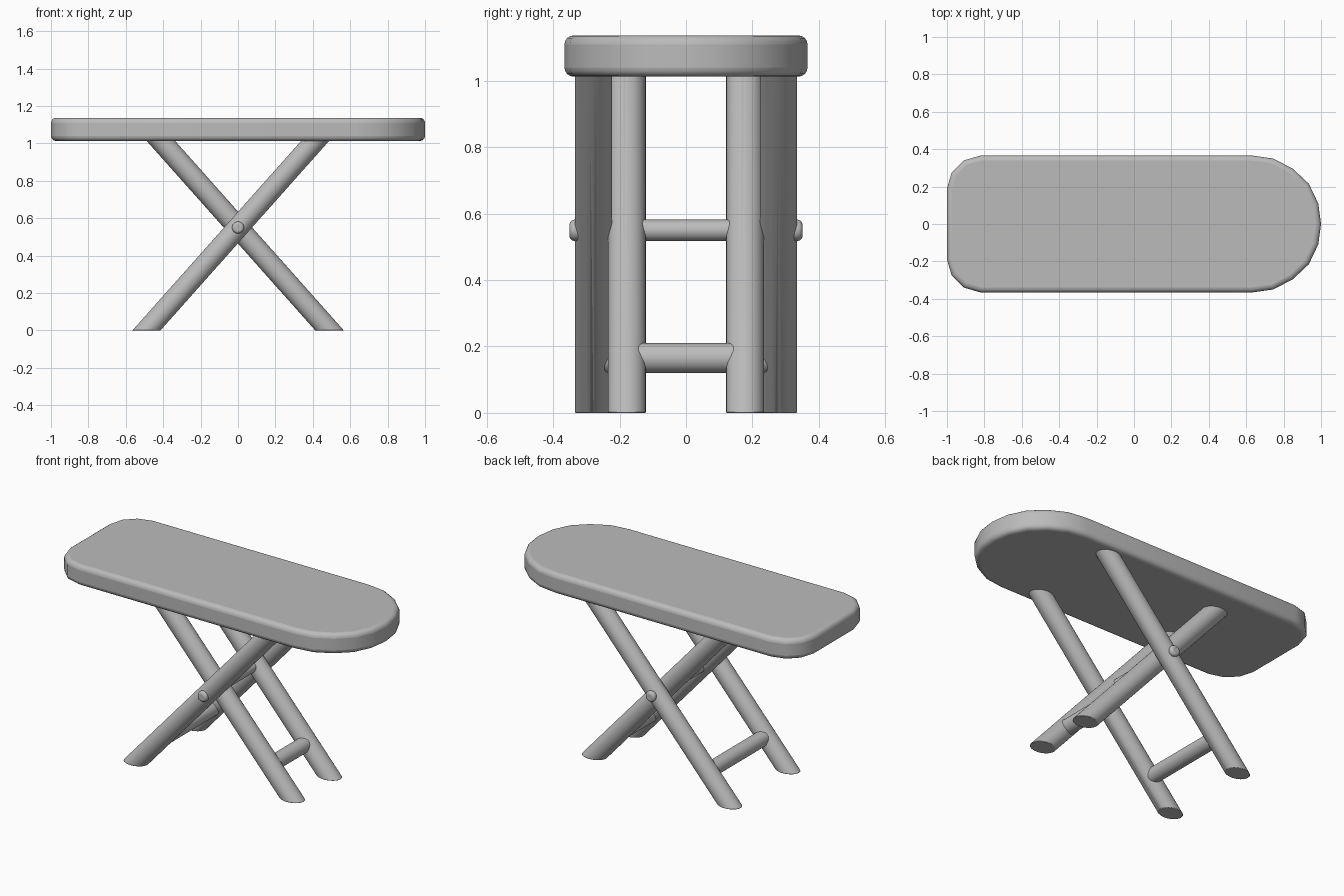
import bpy, bmesh, math
from mathutils import Matrix

if "Cube" in bpy.data.objects:
    bpy.data.objects.remove(bpy.data.objects["Cube"], do_unlink=True)

GREY = (0.5, 0.5, 0.5, 1.0)
grey = bpy.data.materials.new("plain grey")
grey.use_nodes = True
grey.diffuse_color = GREY
grey.node_tree.nodes["Principled BSDF"].inputs["Base Color"].default_value = GREY

PIVOT_Z = 0.55
SLOPE = 0.89          # sideways run of a leg per unit of height
BAR_Z = 0.165


def finish(name, bm, bevel, segments):
    """Turn a bmesh into a rounded, smooth-shaded object."""
    bmesh.ops.recalc_face_normals(bm, faces=bm.faces)
    mesh = bpy.data.meshes.new(name)
    bm.to_mesh(mesh)
    bm.free()
    mesh.materials.append(grey)
    obj = bpy.data.objects.new(name, mesh)
    bpy.context.collection.objects.link(obj)
    mod = obj.modifiers.new("rounded edges", "BEVEL")
    mod.width = bevel
    mod.segments = segments
    mod.limit_method = "ANGLE"
    mod.angle_limit = math.radians(50)
    bpy.ops.object.select_all(action="DESELECT")
    obj.select_set(True)
    bpy.context.view_layer.objects.active = obj
    bpy.ops.object.shade_smooth_by_angle(angle=math.radians(40))
    return obj


def cylinder(radius, length):
    bm = bmesh.new()
    bmesh.ops.create_cone(bm, cap_ends=True, segments=32, radius1=radius,
                          radius2=radius, depth=length)
    return bm


def leg(name, side, y, radius, top=1.04):
    """Slanted round leg with a foot cut level with the floor."""
    bm = cylinder(radius, top)
    stretch = math.sqrt(1 + SLOPE ** 2)
    for v in bm.verts:
        v.co.z += top / 2
        v.co.x = v.co.x * stretch + side * SLOPE * (PIVOT_Z - v.co.z)
        v.co.y += y
    return finish(name, bm, 0.007, 2)


def crossbar(name, x, z, radius, half_length, bevel):
    bm = cylinder(radius, 2 * half_length)
    place = Matrix.Translation((x, 0, z)) @ Matrix.Rotation(math.pi / 2, 4, "X")
    bmesh.ops.transform(bm, matrix=place, verts=bm.verts)
    return finish(name, bm, bevel, 4)


# Board: square end with rounded corners, and a rounded nose
half = [(-1, 0.19), (-0.975, 0.275), (-0.91, 0.34), (-0.82, 0.366),
        (0.63, 0.366), (0.745, 0.35), (0.85, 0.295), (0.935, 0.215),
        (0.985, 0.11)]
outline = half + [(1, 0)] + [(x, -y) for x, y in reversed(half)]
bm = bmesh.new()
base = bm.faces.new([bm.verts.new((x, y, 1.013)) for x, y in outline])
raised = bmesh.ops.extrude_face_region(bm, geom=[base], use_keep_orig=True)
for v in raised["geom"]:
    if isinstance(v, bmesh.types.BMVert):
        v.co.z = 1.137
finish("board", bm, 0.027, 4)

# Two crossing pairs of legs, each joined by a low crossbar
for pair, side, y, radius in (("inner", 1, 0.178, 0.057),
                              ("outer", -1, 0.279, 0.056)):
    leg(pair + "_leg_left", side, y, radius)
    leg(pair + "_leg_right", side, -y, radius)
    bar_x = side * SLOPE * (PIVOT_Z - BAR_Z)
    crossbar(pair + "_crossbar", bar_x, BAR_Z, 0.045, y, 0.01)

# Pivot rod with rounded ends through the crossing
crossbar("pivot_rod", 0, PIVOT_Z, 0.032, 0.351, 0.015)
